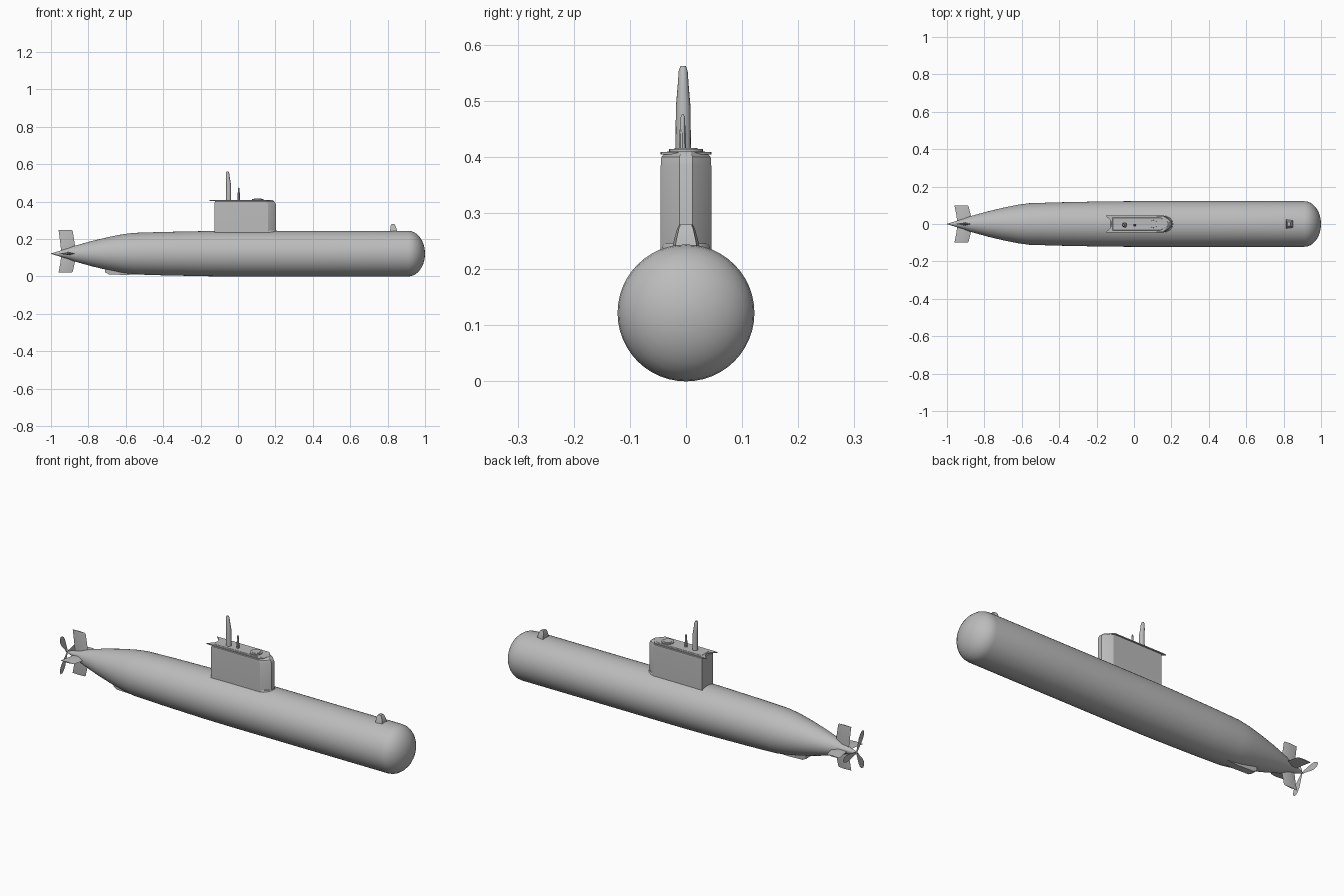
import bpy, bmesh, math
from mathutils import Vector, Matrix

if "Cube" in bpy.data.objects:
    bpy.data.objects.remove(bpy.data.objects["Cube"], do_unlink=True)

grey = bpy.data.materials.new("hull_grey")
grey.use_nodes = True
grey.diffuse_color = (0.5, 0.5, 0.5, 1)
grey.node_tree.nodes["Principled BSDF"].inputs["Base Color"].default_value = (0.5, 0.5, 0.5, 1)

AXIS = 0.122  # height of the hull centreline, also its radius


def finish(name, bm, angle=35):
    bmesh.ops.remove_doubles(bm, verts=bm.verts, dist=1e-5)
    bmesh.ops.recalc_face_normals(bm, faces=bm.faces)
    mesh = bpy.data.meshes.new(name)
    bm.to_mesh(mesh)
    bm.free()
    mesh.materials.append(grey)
    obj = bpy.data.objects.new(name, mesh)
    bpy.context.collection.objects.link(obj)
    bpy.ops.object.select_all(action='DESELECT')
    bpy.context.view_layer.objects.active = obj
    obj.select_set(True)
    bpy.ops.object.shade_smooth_by_angle(angle=math.radians(angle))
    return obj


def loft(name, rings, angle=35, turn=None):
    """Skin a list of equal-length rings and cap both ends."""
    bm = bmesh.new()
    loops = [[bm.verts.new(p) for p in ring] for ring in rings]
    n = len(loops[0])
    for a, b in zip(loops, loops[1:]):
        for i in range(n):
            j = (i + 1) % n
            bm.faces.new((a[i], a[j], b[j], b[i]))
    bm.faces.new(loops[0])
    bm.faces.new(loops[-1])
    if turn:
        bmesh.ops.transform(bm, matrix=turn, verts=bm.verts)
    return finish(name, bm, angle)


def ellipse(x, y, z, rx, ry, n=16):
    steps = [2 * math.pi * i / n for i in range(n)]
    return [(x + rx * math.cos(t), y + ry * math.sin(t), z) for t in steps]


# Hull: a profile turned around the long axis, with an elliptical bow
profile = [(-1, 0.001), (-0.93, 0.022), (-0.87, 0.043), (-0.78, 0.068), (-0.7, 0.087),
           (-0.62, 0.103), (-0.56, 0.111), (-0.4, 0.116), (-0.15, 0.121), (0, AXIS), (0.45, AXIS)]
for i in range(9):
    t = math.radians(10.8 * i)
    profile.append((0.91 + 0.09 * math.sin(t), AXIS * math.cos(t)))
loft("hull", [[(x, -py, AXIS + pz) for py, pz, _ in ellipse(0, 0, 0, r, r, 48)]
              for x, r in profile])

# Keel fairing under the tapering stern
loft("keel_fairing", [[(x, w, z) for w, z in
                       ((-0.022, 0.06), (-0.018, low), (0.018, low), (0.022, 0.06))]
                      for x, low in ((-0.71, 0.022), (-0.69, 0.011), (-0.6, 0.008), (-0.53, 0.012))])


# Sail: arrow-nosed tower with a slightly rounded crown
def sail_ring(z, inset, front=0):
    half = [(-0.125 + inset, 0.045 - inset), (0.16 - front, 0.045 - inset),
            (0.185 - front, 0.03 - inset), (0.203 - front, 0.012 - inset / 3)]
    return [(x, y, z) for x, y in half] + [(x, -y, z) for x, y in reversed(half)]


loft("sail", [sail_ring(0.2, 0), sail_ring(0.232, 0), sail_ring(0.385, 0),
              sail_ring(0.4, 0.001, 0.007), sail_ring(0.41, 0.012, 0.02)], 30)

# Small fairing where the sail meets the hull
loft("sail_foot", [[(0.15 + x * s, y * s, z) for x, y, _ in ellipse(0, 0, 0, 0.062, 0.046)]
                   for z, s in ((0.225, 1), (0.24, 0.98), (0.246, 0.92))])

# Bridge plate with a notched overhang at its rear
plate = [(-0.152, 0.044), (-0.13, 0.045), (0.15, 0.044), (0.165, 0.03), (0.185, 0)]
notch = [(-0.125, 0.02), (-0.12, 0)]
outline = notch[::-1] + plate
outline += [(x, -y) for x, y in reversed(outline[1:-1])]
loft("bridge_plate", [[(x, y, z) for x, y in outline] for z in (0.404, 0.409)])

# Hatch ring and lid on the bridge
loft("hatch_ring", [ellipse(0.105, 0, z, r, r, 24) for z, r in ((0.405, 0.03), (0.414, 0.03), (0.414, 0.023))])
loft("hatch_lid", [ellipse(0.105, 0, z, r, r, 24) for z, r in ((0.405, 0.022), (0.416, 0.02))])

# Periscope and thin antenna, both tapering upwards
loft("periscope", [ellipse(x, -0.005, z, rx, ry) for x, z, rx, ry in
                   ((-0.05, 0.4, 0.014, 0.014), (-0.05, 0.49, 0.013, 0.013),
                    (-0.054, 0.525, 0.011, 0.01), (-0.056, 0.553, 0.009, 0.008),
                    (-0.057, 0.562, 0.005, 0.005))])
loft("antenna", [ellipse(0.004, -0.006, z, r, r, 10) for z, r in
                 ((0.4, 0.007), (0.44, 0.006), (0.47, 0.004), (0.476, 0.002))])

# Sonar housing on the bow deck
loft("bow_sonar", [[(back, -w, z), (front, -w * 0.8, z), (front, w * 0.8, z), (back, w, z)]
                   for z, back, front, w in ((0.23, 0.812, 0.852, 0.026), (0.25, 0.814, 0.849, 0.022),
                                             (0.272, 0.816, 0.842, 0.016), (0.28, 0.82, 0.836, 0.012))])


# Four tail fins with a pointed, tapering section
def fin_ring(height, rear, front, thick):
    mid = rear + (front - rear) * 0.55
    return [(rear, 0, height), (mid, -thick, height), (front, 0, height), (mid, thick, height)]


for i, (name, span) in enumerate((("upper_rudder", 0.126), ("left_stern_plane", 0.098),
                                  ("lower_rudder", 0.102), ("right_stern_plane", 0.098))):
    turn = Matrix.Translation((0, 0, AXIS)) @ Matrix.Rotation(math.pi / 2 * i, 4, 'X')
    loft(name, [fin_ring(0.005, -0.945, -0.87, 0.009), fin_ring(0.045, -0.949, -0.872, 0.008),
                fin_ring(span - 0.008, -0.958, -0.883, 0.005),
                fin_ring(span, -0.96, -0.888, 0.003)], 30, turn)

# Three flat leaf-shaped propeller blades
bm = bmesh.new()
leaf = [(0.004, 0.005), (0.035, 0.011), (0.065, 0.018), (0.09, 0.018), (0.106, 0.011), (0.113, 0)]
leaf += [(r, -w) for r, w in reversed(leaf[:-1])]
for i in range(3):
    spin = Matrix.Rotation(math.radians(120 * i), 3, 'X')
    bm.faces.new([bm.verts.new(spin @ Vector((-0.99, r, w)) + Vector((0, 0, AXIS))) for r, w in leaf])
finish("propeller", bm)
